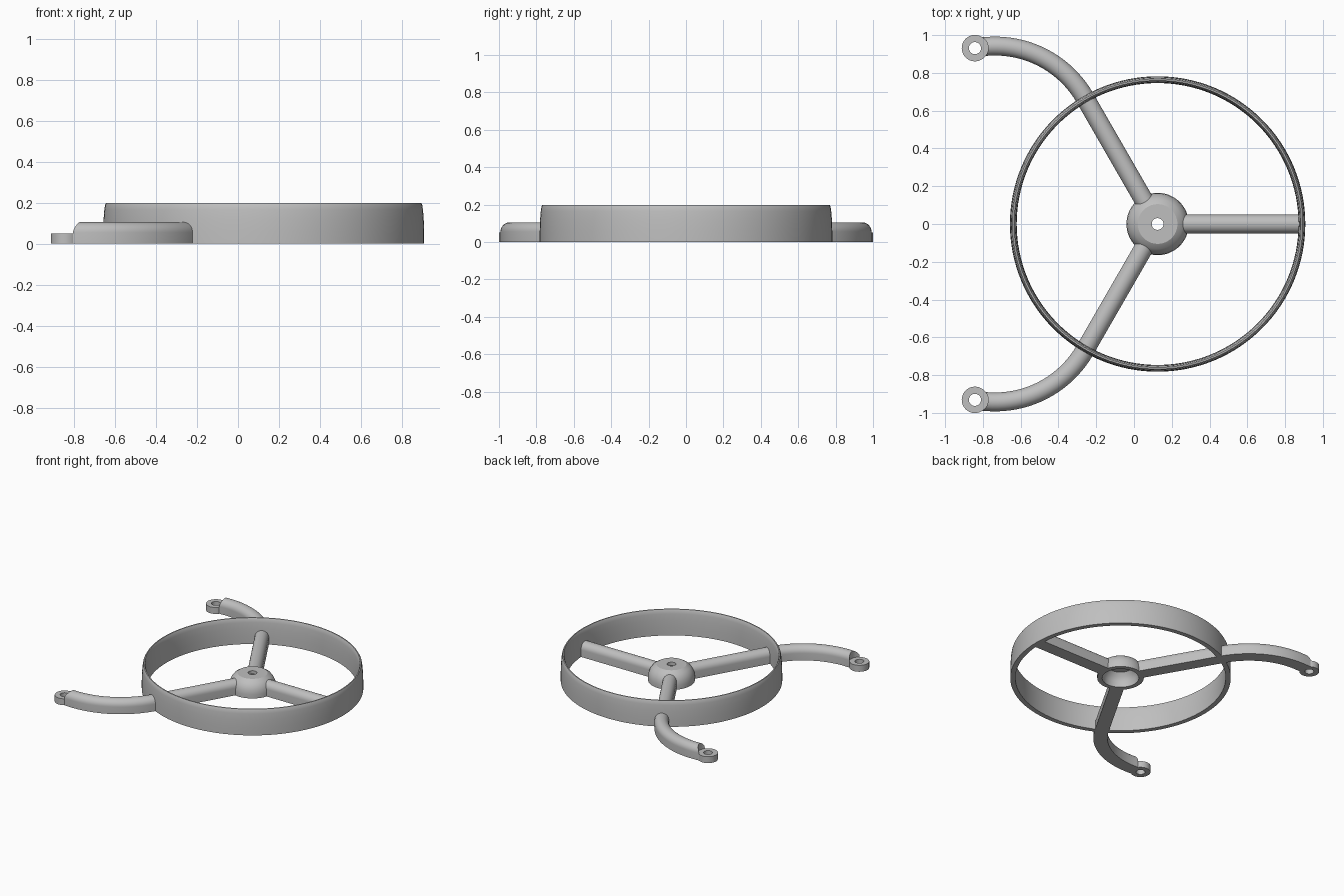
import bpy, bmesh
from math import sin, cos, pi, radians, sqrt
from mathutils import Vector

cube = bpy.data.objects.get("Cube")
if cube:
    bpy.data.objects.remove(cube, do_unlink=True)

grey = bpy.data.materials.new("light_grey")
grey.use_nodes = True
colour = (0.52, 0.52, 0.52, 1)
grey.diffuse_color = colour
grey.node_tree.nodes["Principled BSDF"].inputs["Base Color"].default_value = colour

CENTRE = Vector((0.125, 0))
LUG = Vector((-0.842, 0.931))
LUG_R = 0.07
HALF = 0.05          # half width of an arm
SHOULDER = 0.055     # height where the arm's round top begins


def finish(name, bm):
    bmesh.ops.recalc_face_normals(bm, faces=bm.faces)
    mesh = bpy.data.meshes.new(name)
    bm.to_mesh(mesh)
    bm.free()
    ob = bpy.data.objects.new(name, mesh)
    bpy.context.collection.objects.link(ob)
    mesh.materials.append(grey)
    bpy.ops.object.select_all(action='DESELECT')
    ob.select_set(True)
    bpy.context.view_layer.objects.active = ob
    bpy.ops.object.shade_smooth_by_angle(angle=radians(32))
    return ob


def skin(bm, loops, closed):
    """Join neighbouring loops of vertices with quads."""
    count = len(loops[0])
    for k in range(len(loops) if closed else len(loops) - 1):
        a, b = loops[k], loops[(k + 1) % len(loops)]
        for i in range(count):
            j = (i + 1) % count
            bm.faces.new((a[i], a[j], b[j], b[i]))


def revolve(name, profile, centre, steps):
    """Spin a closed (radius, height) profile about a vertical axis."""
    bm = bmesh.new()
    loops = []
    for k in range(steps):
        a = 2 * pi * k / steps
        loops.append([bm.verts.new((centre.x + r * cos(a), centre.y + r * sin(a), z))
                      for r, z in profile])
    skin(bm, loops, True)
    return finish(name, bm)


def arm(name, path, side=1, lug_end=False):
    """Sweep a flat-bottomed, round-topped section along (point, direction) pairs."""
    n = 17
    ws = [HALF * cos(pi * i / (n - 1)) for i in range(n)]
    top = [(w, SHOULDER + sqrt(max(0, HALF**2 - w * w))) for w in ws]
    section = top + [(w, 0) for w in reversed(ws)]
    bm = bmesh.new()
    loops = []
    for k, (p, d) in enumerate(path):
        loop = []
        for w, z in section:
            x, y = p.x - d.y * w, p.y + d.x * w
            if lug_end and k == len(path) - 1:
                # the tip is hollowed to wrap round the mounting lug
                x = LUG.x + sqrt(max(0, LUG_R**2 - (y - LUG.y)**2))
            loop.append(bm.verts.new((x, side * y, z)))
        loops.append(loop)
    skin(bm, loops, False)
    for loop in (loops[0], loops[-1]):
        for i in range(n - 1):
            bm.faces.new((loop[i], loop[i + 1], loop[-2 - i], loop[-1 - i]))
    return finish(name, bm)


# Guard ring, tapering towards its rounded top
MID = 0.764
taper = [(0.018, 0), (0.018, 0.06), (0.016, 0.12), (0.0125, 0.165), (0.009, 0.188), (0.004, 0.198)]
ring = [(MID + t, z) for t, z in taper] + [(MID - t, z) for t, z in reversed(taper)]
revolve("outer_ring", ring, CENTRE, 128)

# Domed hollow hub with a central hole
hub = [(0.165, 0), (0.165, 0.03), (0.161, 0.06), (0.15, 0.085), (0.132, 0.108), (0.105, 0.125),
       (0.031, 0.125), (0.031, 0.1), (0.09, 0.1), (0.112, 0.075), (0.125, 0.045), (0.13, 0)]
revolve("hub", hub, CENTRE, 64)

# Straight arm
east = Vector((1, 0))
arm("straight_arm", [(CENTRE + east * 0.128, east), (CENTRE + east * 0.765, east)])

# Curved arms: straight to the ring, then bending round to the lugs
out = Vector((cos(radians(120)), sin(radians(120))))
bend, bend_r = Vector((-0.735, 0.393)), 0.549
path = [(CENTRE + out * 0.128, out)]
steps = 20
for k in range(steps + 1):
    a = radians(30 + 65 * k / steps)
    path.append((bend + bend_r * Vector((cos(a), sin(a))), Vector((-sin(a), cos(a)))))

lug = [(0.032, 0), (LUG_R, 0), (LUG_R, 0.05), (0.032, 0.05)]
for side, label in ((1, "back"), (-1, "front")):
    arm(label + "_curved_arm", path, side, True)
    revolve(label + "_mounting_lug", lug, Vector((LUG.x, side * LUG.y)), 40)
